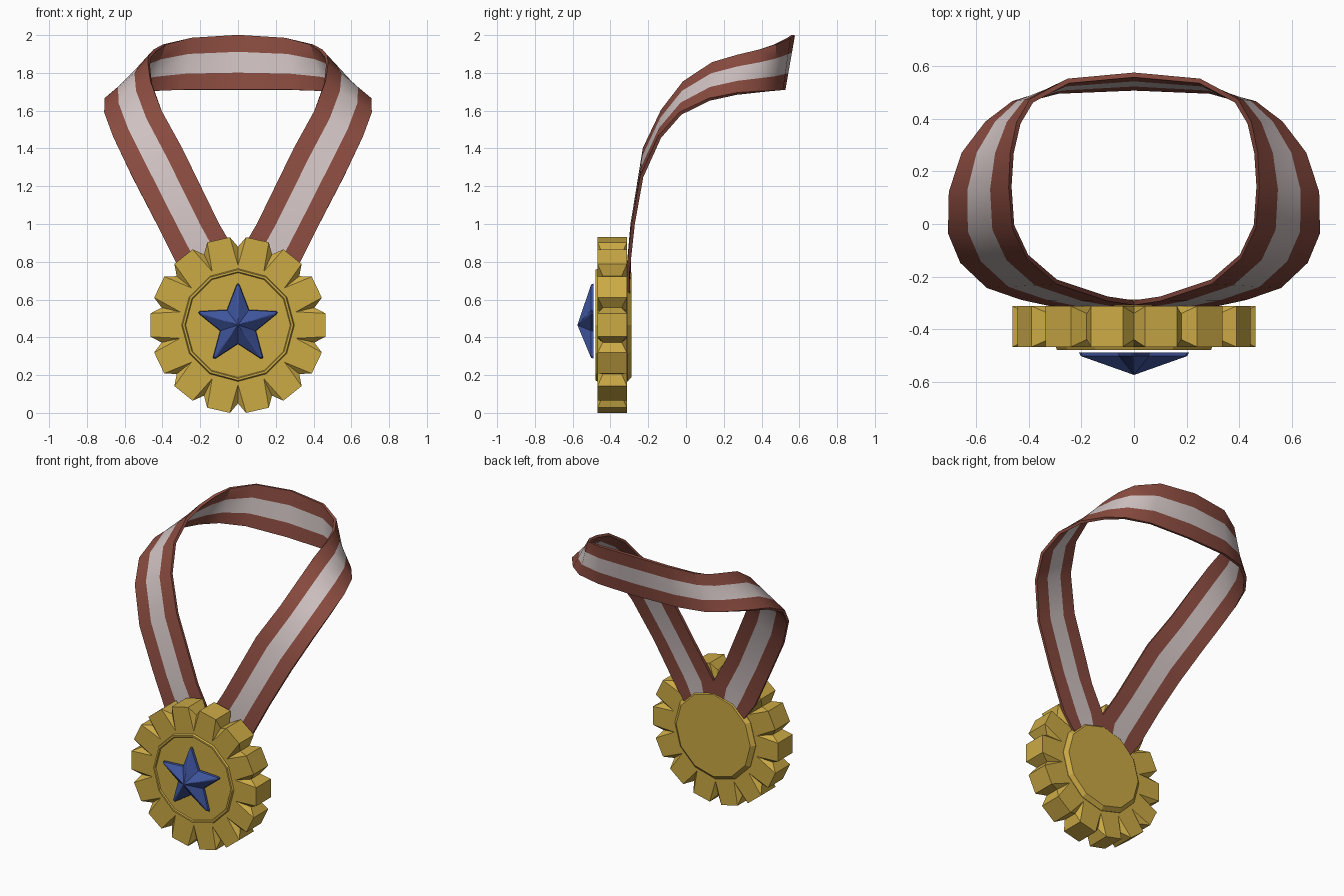
import bpy, bmesh
from math import sin, cos, pi, radians
from mathutils import Vector

if "Cube" in bpy.data.objects:
    bpy.data.objects.remove(bpy.data.objects["Cube"])

CZ = 0.465  # medal centre height


def material(name, col):
    m = bpy.data.materials.new(name)
    m.diffuse_color = (*col, 1)
    m.use_nodes = True
    m.node_tree.nodes["Principled BSDF"].inputs["Base Color"].default_value = m.diffuse_color
    return m


gold = material("gold", (0.60, 0.40, 0.06))
blue = material("blue", (0.05, 0.09, 0.34))
red = material("red", (0.25, 0.07, 0.05))
white = material("pale_stripe", (0.62, 0.53, 0.53))


def polar(r, a, y):
    """Point on the medal: angle clockwise from the top."""
    return (r * sin(a), y, CZ + r * cos(a))


def finish(name, bm, mats):
    bmesh.ops.recalc_face_normals(bm, faces=bm.faces)
    me = bpy.data.meshes.new(name)
    bm.to_mesh(me)
    bm.free()
    for m in mats:
        me.materials.append(m)
    ob = bpy.data.objects.new(name, me)
    bpy.context.collection.objects.link(ob)
    return ob


# Petal rosette: blunt petals with recessed notches between them
def rosette(n=14, front=-0.468, back=-0.313):
    bm = bmesh.new()
    layers = []
    for y, dip in ((front, 0.028), (back, -0.028)):
        inner, rim = [], []
        for i in range(n):
            a = 2 * pi * i / n
            mid = a + pi / n
            inner.append(bm.verts.new(polar(0.315, a, y)))
            rim.append([bm.verts.new(polar(0.415, a, y + dip)),
                        bm.verts.new(polar(0.467, mid - radians(7.6), y)),
                        bm.verts.new(polar(0.467, mid + radians(7.6), y))])
        for i in range(n):
            j = (i + 1) % n
            na, ca, cb = rim[i]
            bm.faces.new((inner[i], na, ca))
            bm.faces.new((inner[i], ca, cb, inner[j]))
            bm.faces.new((inner[j], cb, rim[j][0]))
        bm.faces.new(inner)
        layers.append([v for t in rim for v in t])
    f, b = layers
    for i in range(len(f)):
        j = (i + 1) % len(f)
        bm.faces.new((f[i], f[j], b[j], b[i]))
    finish("petal_rosette", bm, [gold])


# Twelve-sided disc with raised front rim and bevelled back
def disc(n=12):
    prof = [(0.275, -0.288), (0.30, -0.31), (0.30, -0.465), (0.293, -0.48),
            (0.282, -0.48), (0.277, -0.473)]
    bm = bmesh.new()
    rings = [[bm.verts.new(polar(r, 2 * pi * i / n, y)) for i in range(n)]
             for r, y in prof]
    for a, b in zip(rings, rings[1:]):
        for i in range(n):
            j = (i + 1) % n
            bm.faces.new((a[i], a[j], b[j], b[i]))
    bm.faces.new(rings[0])
    bm.faces.new(rings[-1])
    finish("medal_disc", bm, [gold])


# Faceted star with blunt tips
def star():
    bm = bmesh.new()
    plan = []
    for i in range(5):
        a = 2 * pi * i / 5
        plan += [(0.215, a - 0.035), (0.22, a), (0.215, a + 0.035), (0.1, a + pi / 5)]
    back = [bm.verts.new(polar(r, a, -0.489)) for r, a in plan]
    front = [bm.verts.new(polar(r * 0.97, a, -0.503)) for r, a in plan]
    apex = bm.verts.new(polar(0, 0, -0.575))
    for i in range(len(plan)):
        j = (i + 1) % len(plan)
        bm.faces.new((back[i], back[j], front[j], front[i]))
        bm.faces.new((front[i], front[j], apex))
    bm.faces.new(back)
    finish("star", bm, [blue])


# Striped neck ribbon: half path (upper edge, lower edge), mirrored across x
def ribbon():
    upper = [(0, -.302, .68), (0, -.30, .83), (.10, -.285, 1.0), (.295, -.22, 1.4),
             (.405, -.125, 1.6), (.46, -.01, 1.75), (.472, .14, 1.85),
             (.465, .27, 1.89), (.44, .385, 1.92), (.39, .47, 1.95),
             (.25, .545, 1.985), (0, .568, 2.0)]
    lower = [(.20, -.304, .60), (.30, -.308, .74), (.43, -.28, 1.0), (.56, -.235, 1.25),
             (.66, -.14, 1.46), (.705, -.03, 1.585), (.70, .125, 1.66),
             (.65, .27, 1.69), (.56, .385, 1.70), (.46, .46, 1.705),
             (.29, .505, 1.71), (0, .517, 1.71)]
    half = [(Vector(u), Vector(l)) for u, l in zip(upper, lower)]
    flip = Vector((-1, 1, 1))
    path = half + [(u * flip, l * flip) for u, l in reversed(half[:-1])]
    bm = bmesh.new()
    rows = [[bm.verts.new(u.lerp(l, t)) for t in (0, 0.31, 0.69, 1)] for u, l in path]
    for a, b in zip(rows, rows[1:]):
        for k in range(3):
            f = bm.faces.new((a[k], a[k + 1], b[k + 1], b[k]))
            f.material_index = int(k == 1)
    ob = finish("neck_ribbon", bm, [red, white])
    mod = ob.modifiers.new("thickness", "SOLIDIFY")
    mod.thickness = 0.018
    mod.offset = 0
    bpy.context.view_layer.objects.active = ob
    ob.select_set(True)
    bpy.ops.object.modifier_apply(modifier="thickness")
    bpy.ops.object.shade_smooth_by_angle(angle=radians(35))


rosette()
disc()
star()
ribbon()
